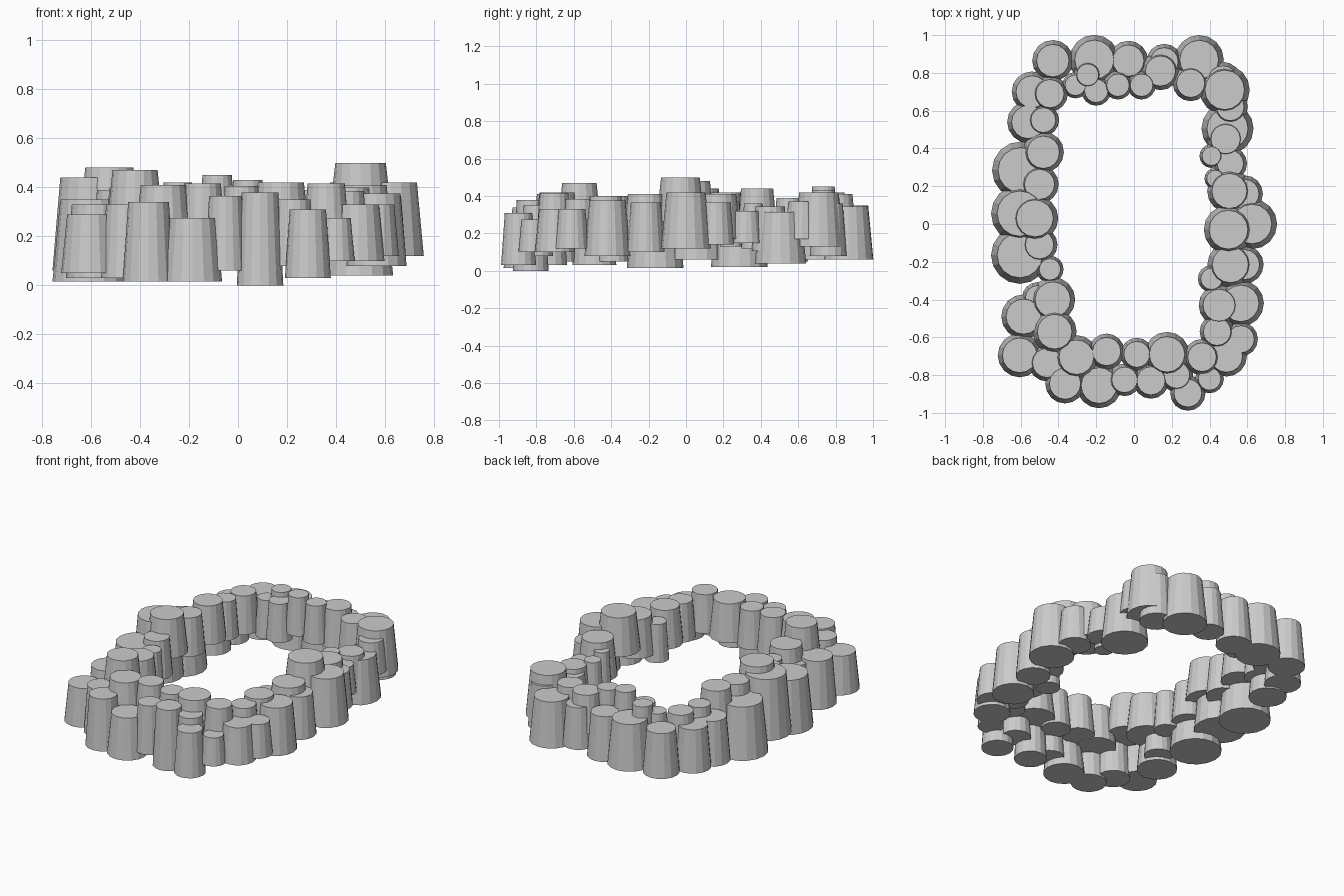
import bpy, bmesh
from mathutils import Matrix

SIDES = 16
TAPER = 0.79


def stone(name, x, y, r_top, z0, z1):
    """One tapered flat-shaded stone."""
    bm = bmesh.new()
    bmesh.ops.create_cone(bm, cap_ends=True, segments=SIDES,
                          radius1=r_top / TAPER, radius2=r_top, depth=z1 - z0,
                          matrix=Matrix.Translation((x, y, (z0 + z1) / 2)))
    mesh = bpy.data.meshes.new(name)
    bm.to_mesh(mesh)
    bm.free()
    bpy.context.collection.objects.link(bpy.data.objects.new(name, mesh))


# Lower, outer stones: x, y, top radius, bottom z, top z
outer_front = [
    (-0.605, -0.695, 0.092, 0.05, 0.29), (-0.365, -0.845, 0.083, 0.015, 0.34),
    (-0.185, -0.855, 0.095, 0.015, 0.275), (-0.05, -0.825, 0.068, 0.06, 0.365),
    (0.09, -0.83, 0.075, 0.0, 0.38), (0.285, -0.895, 0.074, 0.03, 0.31),
    (0.225, -0.80, 0.07, 0.08, 0.35), (0.40, -0.82, 0.06, 0.10, 0.275),
    (0.49, -0.70, 0.085, 0.10, 0.33),
]
outer_right = [
    (0.565, -0.61, 0.072, 0.12, 0.33), (0.565, -0.42, 0.097, 0.08, 0.375),
    (0.585, -0.215, 0.08, 0.10, 0.365), (0.625, 0.0, 0.105, 0.12, 0.42),
    (0.585, 0.16, 0.077, 0.14, 0.365), (0.51, 0.32, 0.07, 0.15, 0.32),
    (0.495, 0.505, 0.109, 0.04, 0.315), (0.51, 0.62, 0.073, 0.17, 0.37),
]
outer_back = [
    (0.47, 0.76, 0.078, 0.08, 0.36), (0.345, 0.87, 0.103, 0.06, 0.345),
    (0.16, 0.86, 0.074, 0.08, 0.34), (-0.03, 0.865, 0.083, 0.06, 0.34),
    (-0.21, 0.87, 0.104, 0.06, 0.35), (-0.43, 0.865, 0.086, 0.06, 0.34),
    (-0.54, 0.70, 0.085, 0.06, 0.33),
]
outer_left = [
    (-0.56, 0.54, 0.088, 0.05, 0.33), (-0.60, 0.285, 0.12, 0.02, 0.35),
    (-0.605, 0.055, 0.12, 0.06, 0.44), (-0.605, -0.165, 0.12, 0.015, 0.35),
    (-0.51, -0.39, 0.065, 0.05, 0.31), (-0.585, -0.49, 0.093, 0.03, 0.33),
    (-0.46, -0.735, 0.078, 0.03, 0.33),
]

# Upper, inner stones: x, y, top radius, top z
inner_front = [
    (-0.42, -0.57, 0.092, 0.47), (-0.305, -0.705, 0.092, 0.41),
    (-0.145, -0.675, 0.075, 0.415), (0.015, -0.69, 0.069, 0.405),
    (0.175, -0.69, 0.094, 0.42), (0.36, -0.705, 0.076, 0.415),
]
inner_right = [
    (0.44, -0.57, 0.073, 0.385), (0.45, -0.43, 0.085, 0.40),
    (0.41, -0.29, 0.057, 0.36), (0.51, -0.215, 0.096, 0.41),
    (0.50, -0.03, 0.103, 0.50), (0.505, 0.175, 0.093, 0.41),
    (0.43, 0.24, 0.045, 0.37), (0.41, 0.36, 0.05, 0.36),
    (0.485, 0.45, 0.078, 0.345),
]
inner_back = [
    (0.30, 0.745, 0.075, 0.39), (0.14, 0.81, 0.08, 0.41),
    (0.04, 0.735, 0.06, 0.43), (-0.085, 0.735, 0.06, 0.45),
    (-0.20, 0.705, 0.062, 0.39), (-0.245, 0.79, 0.058, 0.42),
    (-0.31, 0.735, 0.055, 0.37), (-0.445, 0.69, 0.075, 0.39),
]
inner_left = [
    (-0.48, 0.55, 0.066, 0.39), (-0.48, 0.38, 0.086, 0.44),
    (-0.50, 0.21, 0.08, 0.42), (-0.525, 0.03, 0.098, 0.48),
    (-0.50, -0.11, 0.075, 0.39), (-0.445, -0.24, 0.057, 0.37),
    (-0.43, -0.40, 0.094, 0.40),
]

for name, row in (("front", outer_front), ("right", outer_right),
                  ("back", outer_back), ("left", outer_left)):
    for i, (x, y, r, z0, z1) in enumerate(row):
        stone(f"outer_{name}_stone_{i + 1}", x, y, r, z0, z1)

for name, row in (("front", inner_front), ("right", inner_right),
                  ("back", inner_back), ("left", inner_left)):
    for i, (x, y, r, z1) in enumerate(row):
        stone(f"inner_{name}_stone_{i + 1}", x, y, r, z1 - 0.24, z1)

# Large corner stone at the back right
stone("corner_stone", 0.48, 0.71, 0.105, 0.13, 0.42)
